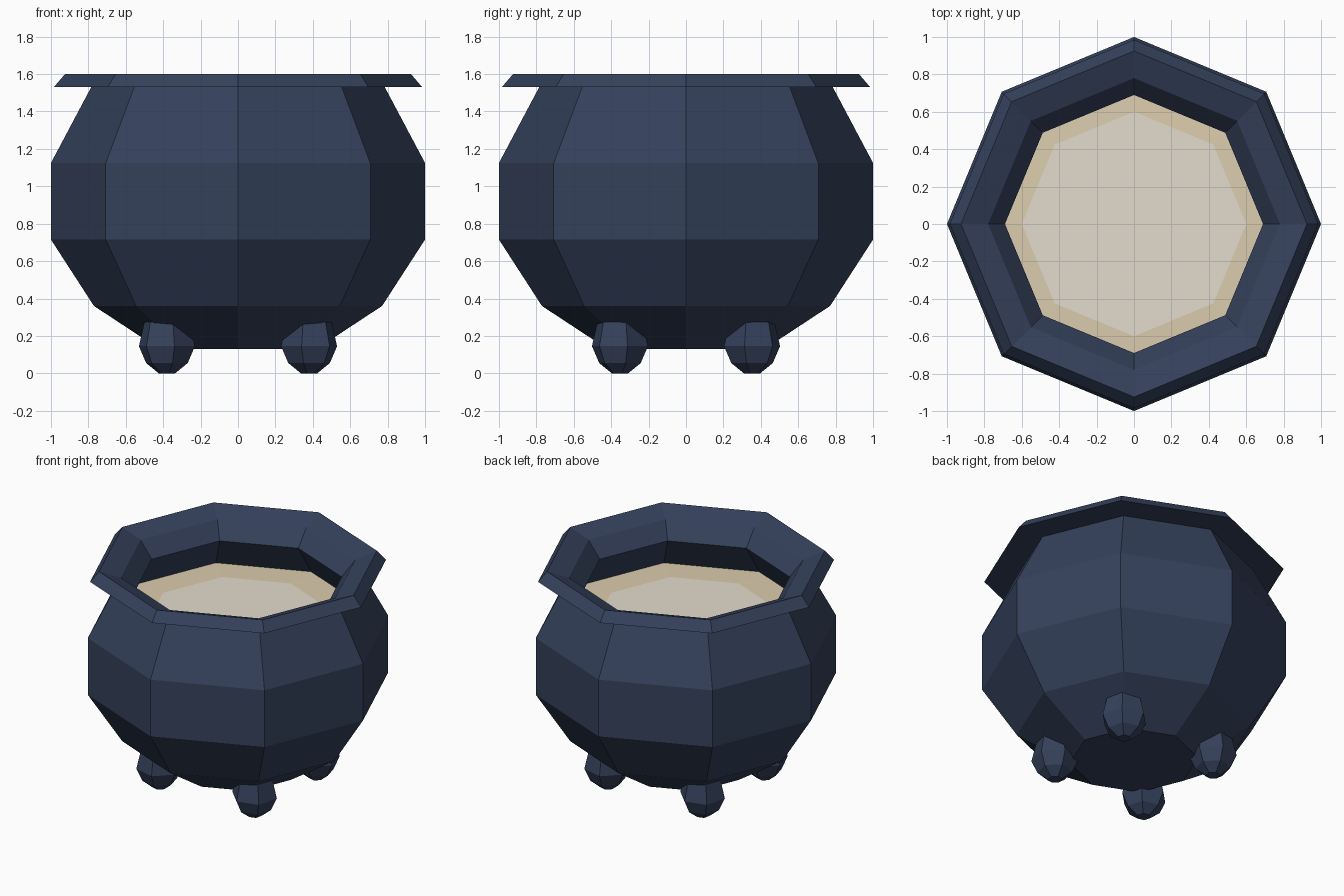
import bpy, bmesh, math
from mathutils import Matrix

if "Cube" in bpy.data.objects:
    bpy.data.objects.remove(bpy.data.objects["Cube"])


def material(name, rgb):
    m = bpy.data.materials.new(name)
    m.diffuse_color = (*rgb, 1)
    m.use_nodes = True
    m.node_tree.nodes["Principled BSDF"].inputs["Base Color"].default_value = m.diffuse_color
    return m


iron = material("dark_blue_iron", (0.035, 0.053, 0.106))
broth = material("tan_broth", (0.72, 0.61, 0.43))
foam = material("pale_broth", (0.77, 0.71, 0.61))


def lathe(name, profile, sides, mats, caps=(True, True), turn=0.0):
    """Revolve (radius, height) points into a flat-faced solid."""
    bm = bmesh.new()
    rings = []
    for r, z in profile:
        rings.append([bm.verts.new((r * math.cos(turn + i * math.tau / sides),
                                    r * math.sin(turn + i * math.tau / sides), z))
                      for i in range(sides)])
    for a, b in zip(rings, rings[1:]):
        for i in range(sides):
            j = (i + 1) % sides
            bm.faces.new((a[i], a[j], b[j], b[i]))
    if caps[0]:
        bm.faces.new(rings[0][::-1])
    if caps[1]:
        bm.faces.new(rings[-1])
    mesh = bpy.data.meshes.new(name)
    bm.to_mesh(mesh)
    bm.free()
    for m in mats:
        mesh.materials.append(m)
    ob = bpy.data.objects.new(name, mesh)
    bpy.context.collection.objects.link(ob)
    return ob


# Pot body: outer wall, flared lip, sloping mouth, then the overhanging inner wall
lathe("pot", [(0.42, 0.13), (0.77, 0.36), (1.0, 0.715), (1.0, 1.125),
              (0.785, 1.53), (0.985, 1.53), (0.925, 1.6), (0.78, 1.545),
              (0.69, 1.43), (0.845, 1.19)], 8, [iron], caps=(True, False))

# Broth surface: tan border ring with a paler centre
surface = lathe("broth", [(0.838, 1.205), (0.60, 1.21)], 8, [broth, foam],
                caps=(False, True))
for f in surface.data.polygons:
    if len(f.vertices) == 8:
        f.material_index = 1

# Four faceted feet, mirrored across both axes
for sx, side in ((-1, "left"), (1, "right")):
    for sy, end in ((-1, "front"), (1, "back")):
        foot = lathe(f"{end}_{side}_foot",
                     [(0.045, 0.0), (0.115, 0.055), (0.155, 0.145), (0.125, 0.275)],
                     6, [iron], turn=math.atan2(sy, sx))
        foot.data.transform(Matrix.Translation((0.38 * sx, 0.353 * sy, 0)))
